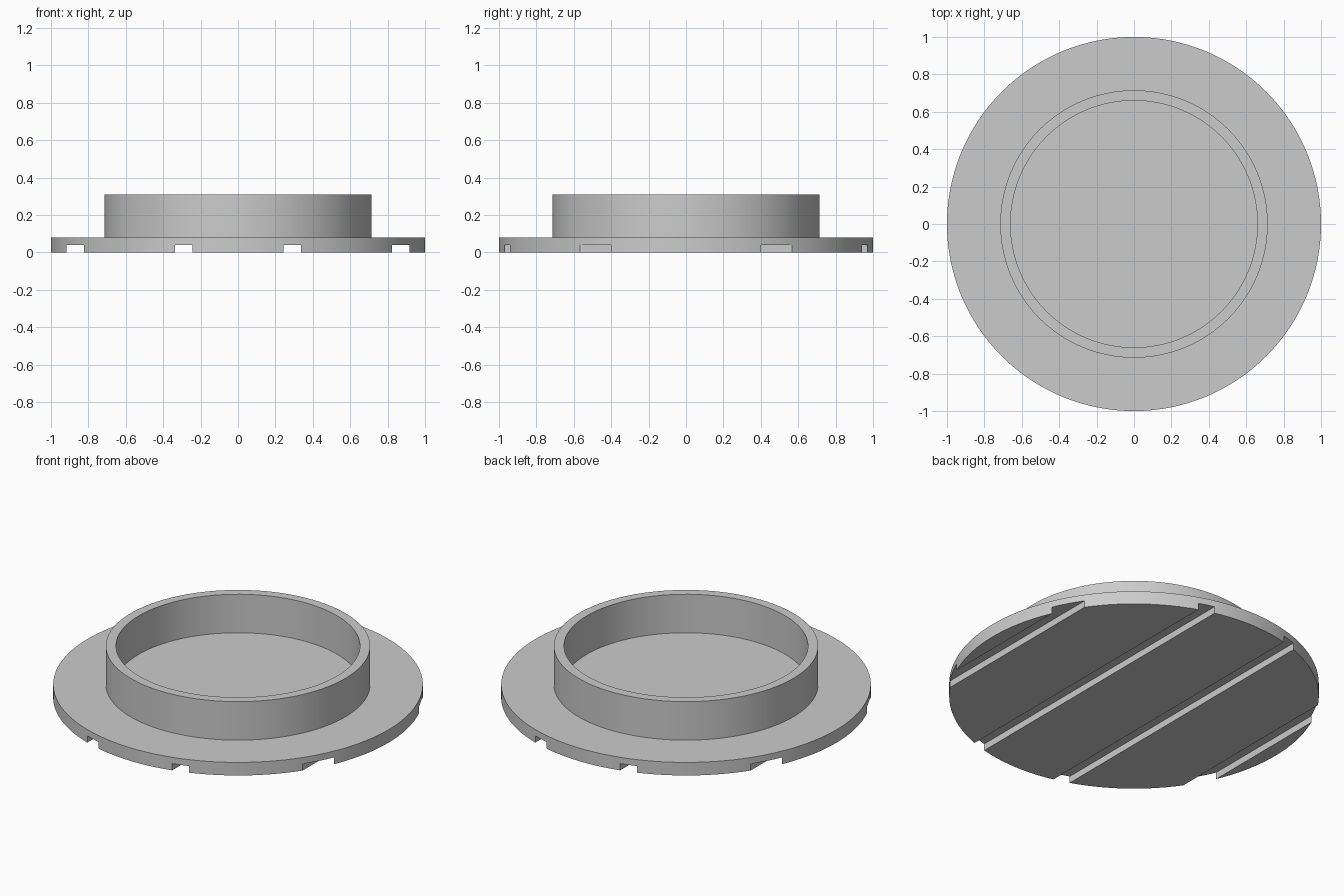
import bpy
import bmesh
import math

default = bpy.data.objects.get("Cube")
if default:
    bpy.data.objects.remove(default, do_unlink=True)

SEGMENTS = 128
FLANGE_R, FLANGE_H = 1.0, 0.078
COLLAR_OUT, COLLAR_IN, TOP = 0.715, 0.66, 0.308
GROOVE_W, GROOVE_H = 0.092, 0.04

grey = bpy.data.materials.new("light grey")
grey.use_nodes = True
colour = (0.6, 0.6, 0.6, 1)
grey.diffuse_color = colour
grey.node_tree.nodes["Principled BSDF"].inputs["Base Color"].default_value = colour


def make_object(name, bm):
    bmesh.ops.recalc_face_normals(bm, faces=bm.faces)
    mesh = bpy.data.meshes.new(name)
    bm.to_mesh(mesh)
    bm.free()
    obj = bpy.data.objects.new(name, mesh)
    bpy.context.collection.objects.link(obj)
    mesh.materials.append(grey)
    return obj


# Flange and hollow collar: stacked rings closed by a flat base and a recessed floor
profile = [(FLANGE_R, 0), (FLANGE_R, FLANGE_H), (COLLAR_OUT, FLANGE_H),
           (COLLAR_OUT, TOP), (COLLAR_IN, TOP), (COLLAR_IN, FLANGE_H)]
bm = bmesh.new()
rings = []
for r, z in profile:
    angles = [math.tau * i / SEGMENTS for i in range(SEGMENTS)]
    rings.append([bm.verts.new((r * math.cos(a), r * math.sin(a), z)) for a in angles])
for low, high in zip(rings, rings[1:]):
    for i in range(SEGMENTS):
        j = (i + 1) % SEGMENTS
        bm.faces.new((low[i], low[j], high[j], high[i]))
bm.faces.new(rings[0])
bm.faces.new(rings[-1])
body = make_object("flanged_collar", bm)

# Four parallel grooves running front to back across the underside
bpy.context.view_layer.objects.active = body
body.select_set(True)
for x in (-0.87, -0.29, 0.29, 0.87):
    bm = bmesh.new()
    bmesh.ops.create_cube(bm, size=1)
    bmesh.ops.scale(bm, vec=(GROOVE_W, 3, 2 * GROOVE_H), verts=bm.verts)
    bmesh.ops.translate(bm, vec=(x, 0, 0), verts=bm.verts)
    cutter = make_object("groove_cutter", bm)
    cutter.hide_render = True
    cut = body.modifiers.new("groove", 'BOOLEAN')
    cut.operation = 'DIFFERENCE'
    cut.solver = 'EXACT'
    cut.object = cutter
    bpy.ops.object.modifier_apply(modifier=cut.name)
    bpy.data.objects.remove(cutter, do_unlink=True)

# Smooth round walls with crisp rims
bpy.ops.object.shade_smooth_by_angle(angle=math.radians(30))
